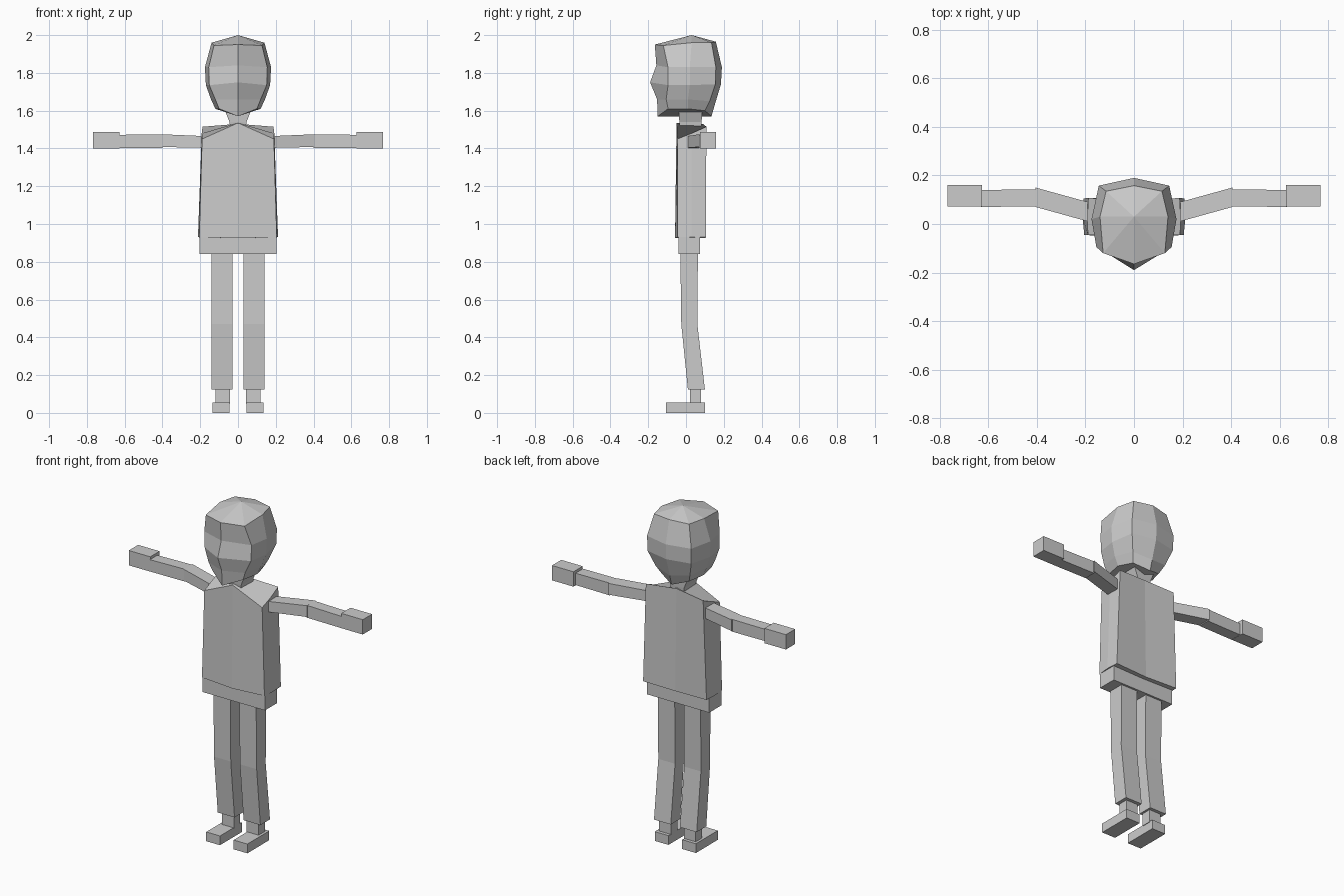
import bpy

if "Cube" in bpy.data.objects:
    bpy.data.objects.remove(bpy.data.objects["Cube"])

skin = bpy.data.materials.new("plain grey")
skin.diffuse_color = (0.6, 0.6, 0.6, 1)
skin.use_nodes = True
skin.node_tree.nodes["Principled BSDF"].inputs["Base Color"].default_value = skin.diffuse_color


def loft(name, rings, apex=None, mirror=False):
    """Skin a stack of equal-length rings; optional apex closes the top as a fan."""
    n = len(rings[0])
    verts = [p for r in rings for p in r]
    faces = [(k * n + i, k * n + (i + 1) % n, (k + 1) * n + (i + 1) % n, (k + 1) * n + i)
             for k in range(len(rings) - 1) for i in range(n)]
    faces.append(tuple(reversed(range(n))))
    top = (len(rings) - 1) * n
    if apex:
        verts.append(apex)
        faces += [(top + i, top + (i + 1) % n, len(verts) - 1) for i in range(n)]
    else:
        faces.append(tuple(range(top, top + n)))
    sides = [(name, 1)] if not mirror else [("right_" + name, 1), ("left_" + name, -1)]
    for label, s in sides:
        mesh = bpy.data.meshes.new(label)
        mesh.from_pydata([(s * x, y, z) for x, y, z in verts], [],
                         faces if s > 0 else [f[::-1] for f in faces])
        mesh.materials.append(skin)
        bpy.context.collection.objects.link(bpy.data.objects.new(label, mesh))


def rect_z(x0, x1, y0, y1, z):
    return [(x0, y0, z), (x1, y0, z), (x1, y1, z), (x0, y1, z)]


def rect_x(x, y0, y1, z0, z1):
    return [(x, y0, z0), (x, y1, z0), (x, y1, z1), (x, y0, z1)]


def symmetric(half):
    """Half ring from front centre to back centre, completed across x."""
    return half + [(-x, y, z) for x, y, z in half[-2:0:-1]]


# Head: rings of front centre, front corner, side, back corner, back centre
loft("head", [symmetric(h) for h in [
    [(0, -.15, 1.57), (.10, -.095, 1.61), (.12, .01, 1.61), (.09, .10, 1.60), (0, .135, 1.57)],
    [(0, -.153, 1.66), (.12, -.105, 1.66), (.143, .01, 1.66), (.113, .125, 1.65), (0, .152, 1.63)],
    [(0, -.19, 1.75), (.152, -.095, 1.735), (.17, .02, 1.735), (.143, .155, 1.74), (0, .185, 1.74)],
    [(0, -.157, 1.84), (.155, -.095, 1.83), (.175, .02, 1.83), (.145, .158, 1.83), (0, .19, 1.83)],
    [(0, -.165, 1.95), (.127, -.12, 1.945), (.14, .03, 1.96), (.115, .135, 1.96), (0, .158, 1.965)],
]], apex=(0, .03, 2.0))

# Neck, widening toward the head
loft("neck", [rect_z(-.04, .04, -.03, .08, 1.50), rect_z(-.045, .045, -.035, .083, 1.54),
              rect_z(-.075, .075, -.04, .085, 1.615)])

# Shirt, creased along the centre, with sloped shoulders
loft("shirt", [symmetric(h) for h in [
    [(0, -.058, .925), (.205, -.045, .93), (.212, .03, .93), (.208, .105, .93), (0, .10, .925)],
    [(0, -.05, 1.535), (.19, -.045, 1.45), (.192, .03, 1.48), (.188, .108, 1.515), (0, .09, 1.53)],
]])

# Hips
loft("hips", [rect_z(-.205, .205, -.04, .075, .842), rect_z(-.205, .205, -.04, .075, .935)])

# Trouser legs with a knee bend, ankles and feet
loft("leg", [rect_z(.03, .14, .01, .10, .125), rect_z(.03, .14, -.025, .06, .47),
             rect_z(.03, .14, -.03, .063, .85)], mirror=True)
loft("ankle", [rect_z(.042, .12, .022, .08, .05), rect_z(.042, .12, .022, .08, .135)], mirror=True)
loft("foot", [rect_z(.045, .135, -.105, .10, 0), rect_z(.045, .135, -.105, .10, .055)], mirror=True)

# Arms swept slightly back, ending in block hands
loft("upper_arm", [rect_x(.17, .005, .085, 1.403, 1.465),
                   rect_x(.405, .07, .15, 1.408, 1.475)], mirror=True)
loft("forearm", [rect_x(.40, .073, .143, 1.402, 1.475),
                 rect_x(.63, .07, .14, 1.402, 1.472)], mirror=True)
loft("hand", [rect_x(.627, .073, .16, 1.40, 1.488),
              rect_x(.768, .073, .16, 1.40, 1.488)], mirror=True)
